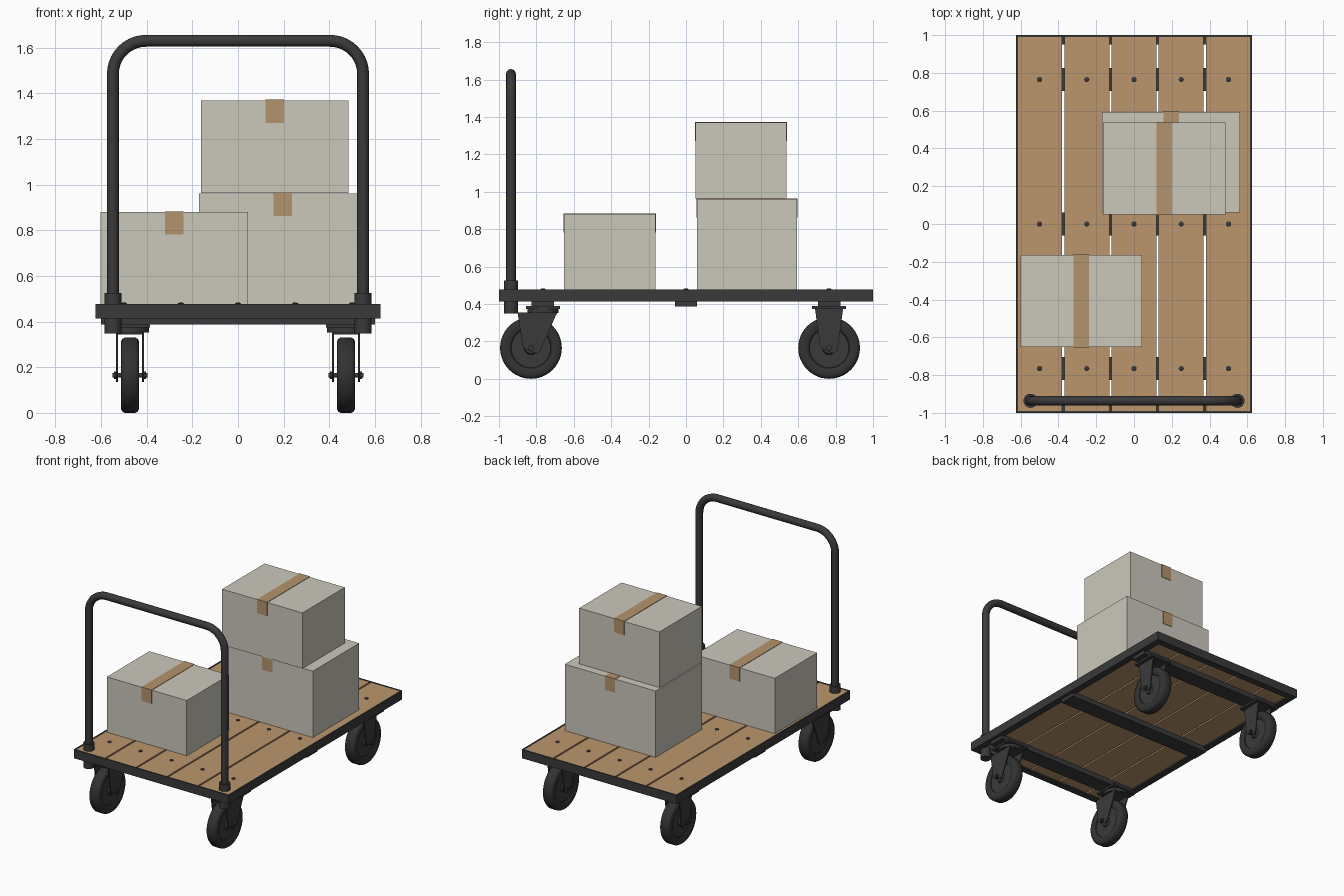
import bpy, bmesh, math
from mathutils import Matrix, Vector

if "Cube" in bpy.data.objects:
    bpy.data.objects.remove(bpy.data.objects["Cube"])


def material(name, r, g, b):
    m = bpy.data.materials.new(name)
    m.diffuse_color = (r, g, b, 1)
    m.use_nodes = True
    m.node_tree.nodes["Principled BSDF"].inputs["Base Color"].default_value = m.diffuse_color
    return m


STEEL = material("dark_steel", 0.042, 0.042, 0.043)
RUBBER = material("black_rubber", 0.032, 0.032, 0.033)
WOOD = material("plank_wood", 0.50, 0.305, 0.155)
CARD = material("pale_cardboard", 0.60, 0.575, 0.50)
TAPE = material("brown_tape", 0.45, 0.295, 0.15)


def finish(name, bm, mat, smooth=False):
    bmesh.ops.recalc_face_normals(bm, faces=bm.faces)
    me = bpy.data.meshes.new(name)
    bm.to_mesh(me)
    bm.free()
    me.materials.append(mat)
    ob = bpy.data.objects.new(name, me)
    bpy.context.collection.objects.link(ob)
    if smooth:
        bpy.ops.object.select_all(action='DESELECT')
        ob.select_set(True)
        bpy.context.view_layer.objects.active = ob
        bpy.ops.object.shade_smooth_by_angle(angle=math.radians(35))
    return ob


def add_box(bm, x0, x1, y0, y1, z0, z1):
    mat = Matrix.Translation(((x0 + x1) / 2, (y0 + y1) / 2, (z0 + z1) / 2)) \
        @ Matrix.Diagonal((x1 - x0, y1 - y0, z1 - z0, 1))
    bmesh.ops.create_cube(bm, size=1, matrix=mat)


def boxes(name, mat, *dims):
    bm = bmesh.new()
    for d in dims:
        add_box(bm, *d)
    return finish(name, bm, mat)


def lathe(name, mat, profile, centre, axis='Z', steps=40):
    """Revolve (height along axis, radius) points around the axis."""
    bm = bmesh.new()
    vs = [bm.verts.new((r, 0, h)) for h, r in profile]
    es = [bm.edges.new(p) for p in zip(vs, vs[1:])]
    bmesh.ops.spin(bm, geom=vs + es, cent=(0, 0, 0), axis=(0, 0, 1),
                   angle=math.tau, steps=steps, use_merge=False)
    bmesh.ops.remove_doubles(bm, verts=bm.verts, dist=1e-5)
    if axis == 'X':
        bmesh.ops.rotate(bm, verts=bm.verts, matrix=Matrix.Rotation(math.pi / 2, 3, 'Y'))
    bmesh.ops.translate(bm, verts=bm.verts, vec=Vector(centre))
    return finish(name, bm, mat, True)


def cylinder(name, mat, r, h0, h1, centre, axis='Z', steps=24):
    return lathe(name, mat, [(h0, 0), (h0, r), (h1, r), (h1, 0)], centre, axis, steps)


# Angle-iron frame: upright rim plus inward flange
W, L, Z0, Z1 = 0.625, 1.0, 0.414, 0.478
rim = []
for s in (-1, 1):
    for t, z in ((0.01, Z1), (0.05, Z0 + 0.01)):
        rim.append((*sorted((s * W, s * (W - t))), -L, L, Z0, z))
        rim.append((-W, W, *sorted((s * L, s * (L - t))), Z0, z))
boxes("frame", STEEL, *rim)

# Cross members and deck bolts
for y in (-0.765, 0, 0.765):
    boxes("cross_member", STEEL, (-0.6, 0.6, y - 0.06, y + 0.06, 0.387, 0.424))
    for i in range(5):
        lathe("deck_bolt", STEEL,
              [(0.47, 0), (0.47, 0.014), (0.479, 0.014), (0.483, 0.008), (0.484, 0)],
              (-0.5 + 0.25 * i, y, 0), steps=12)

# Five planks
for i in range(5):
    x = -0.5 + 0.25 * i
    a = -0.614 if i == 0 else x - 0.119
    b = 0.614 if i == 4 else x + 0.119
    boxes("plank", WOOD, (a, b, -0.989, 0.989, 0.424, 0.476))

# Push handle tube
HX, HY, TOP, R = 0.548, -0.936, 1.63, 0.145
pts = [(-HX, 0.36)]
for cx, start in ((-HX + R, 180), (HX - R, 90)):
    for k in range(11):
        a = math.radians(start - 9 * k)
        pts.append((cx + R * math.cos(a), TOP - R + R * math.sin(a)))
pts.append((HX, 0.36))
cu = bpy.data.curves.new("push_handle", 'CURVE')
cu.dimensions = '3D'
cu.bevel_depth = 0.026
cu.bevel_resolution = 4
cu.use_fill_caps = True
sp = cu.splines.new('POLY')
sp.points.add(len(pts) - 1)
for p, (x, z) in zip(sp.points, pts):
    p.co = (x, HY, z, 1)
handle = bpy.data.objects.new("push_handle", cu)
bpy.context.collection.objects.link(handle)
cu.materials.append(STEEL)
bpy.ops.object.select_all(action='DESELECT')
handle.select_set(True)
bpy.context.view_layer.objects.active = handle
bpy.ops.object.convert(target='MESH')
bpy.ops.object.shade_smooth_by_angle(angle=math.radians(35))

# Handle sockets
for s in (-1, 1):
    cylinder("handle_socket", STEEL, 0.037, 0.348, 0.525, (s * HX, HY, 0))


def fork(cx, outline):
    """Two side plates cut to the outline in the y-z plane."""
    for s in (-1, 1):
        bm = bmesh.new()
        x = cx + s * 0.057
        f = bm.faces.new([bm.verts.new((x - 0.004, y, z)) for y, z in outline])
        ext = bmesh.ops.extrude_face_region(bm, geom=[f])
        bmesh.ops.translate(bm, vec=(0.008, 0, 0),
                            verts=[v for v in ext["geom"] if isinstance(v, bmesh.types.BMVert)])
        finish("caster_fork", bm, STEEL)


# Casters: swivel pair under the handle, fixed pair at the far end
TYRE = [(-0.024, 0.104), (-0.032, 0.108), (-0.040, 0.125), (-0.040, 0.146),
        (-0.035, 0.158), (-0.024, 0.165)]
TYRE = TYRE + [(-h, r) for h, r in reversed(TYRE)]
HUB = [(-0.038, 0), (-0.038, 0.03), (-0.026, 0.036), (-0.026, 0.106)]
HUB = HUB + [(-h, r) for h, r in reversed(HUB)]
for cx in (-0.473, 0.473):
    for py, wy in ((-0.765, -0.829), (0.765, 0.765)):
        boxes("caster_plate", STEEL,
              (cx - 0.087, cx + 0.087, py - 0.091, py + 0.091, 0.373, 0.388))
        if py < 0:
            cylinder("swivel_bearing", STEEL, 0.083, 0.352, 0.374, (cx, py, 0), steps=32)
            top = 0.353
            outline = [(-0.90, top), (-0.69, top), (-0.78, 0.145), (-0.80, 0.135),
                       (-0.86, 0.16), (-0.875, 0.18)]
            ya, yb = -0.88, -0.69
        else:
            top = 0.375
            outline = [(0.69, top), (0.84, top), (0.81, 0.15), (0.79, 0.135),
                       (0.73, 0.16), (0.715, 0.18)]
            ya, yb = 0.69, 0.84
        boxes("fork_crown", STEEL, (cx - 0.06, cx + 0.06, ya, yb, top - 0.01, top))
        fork(cx, outline)
        lathe("tyre", RUBBER, TYRE, (cx, wy, 0.165), 'X', 48)
        lathe("wheel_hub", STEEL, HUB, (cx, wy, 0.165), 'X', 48)
        cylinder("axle", STEEL, 0.01, -0.076, 0.076, (cx, wy, 0.165), 'X', 12)
        for s in (-1, 1):
            cylinder("axle_nut", STEEL, 0.017, s * 0.058, s * 0.07, (cx, wy, 0.165), 'X', 6)

# Cardboard boxes with a tape strip folded over both ends
for x0, x1, y0, y1, z0, z1 in ((-0.602, 0.043, -0.652, -0.163, 0.477, 0.88),
                               (-0.17, 0.562, 0.06, 0.594, 0.477, 0.961),
                               (-0.163, 0.485, 0.05, 0.538, 0.963, 1.369)):
    boxes("carton", CARD, (x0, x1, y0, y1, z0, z1))
    c, t = (x0 + x1) / 2, 0.003
    boxes("tape_strip", TAPE,
          (c - 0.041, c + 0.041, y0 - t, y1 + t, z1 - t, z1 + t),
          (c - 0.041, c + 0.041, y0 - t, y0 + t, z1 - 0.098, z1),
          (c - 0.041, c + 0.041, y1 - t, y1 + t, z1 - 0.098, z1))
